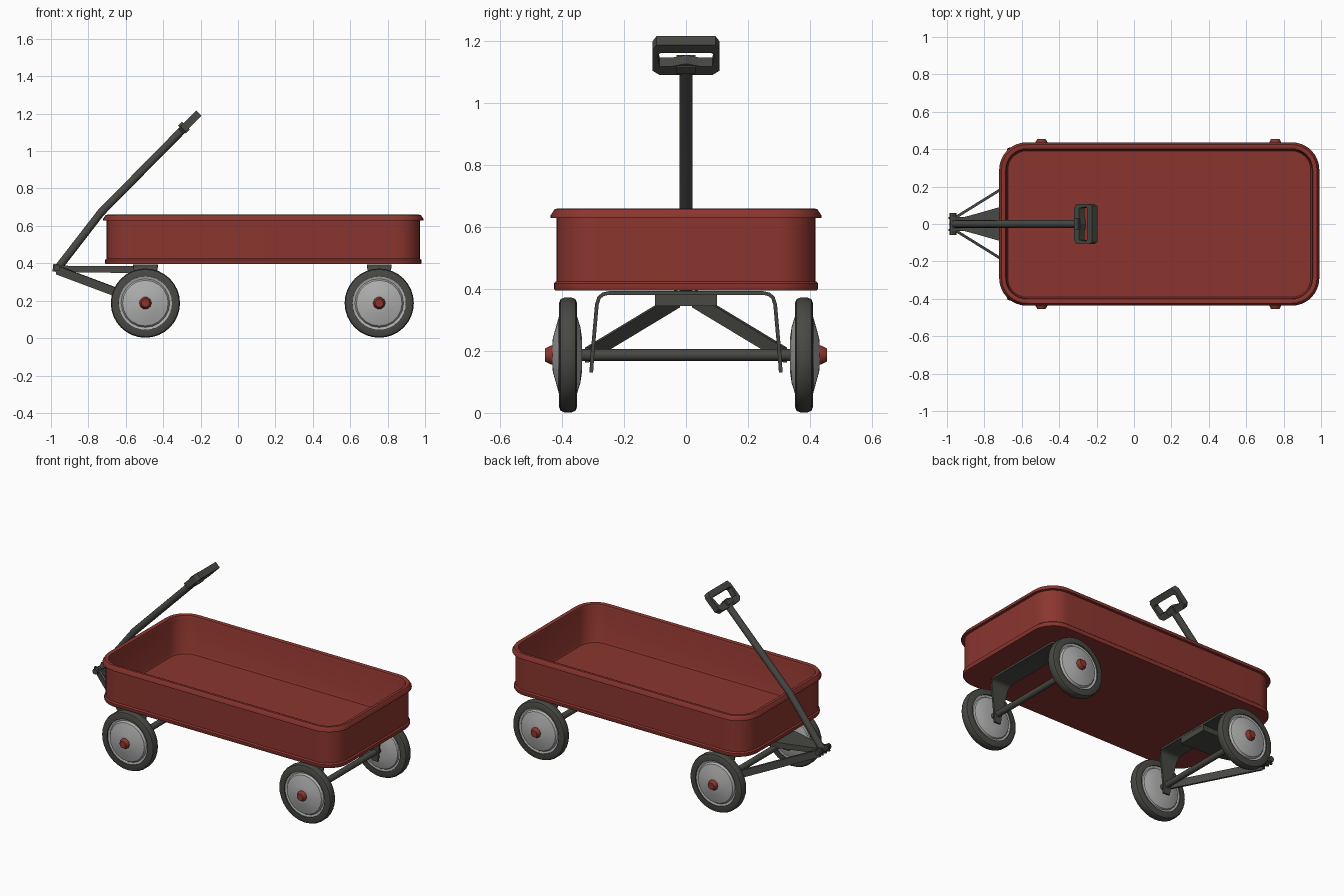
import bpy, bmesh, math
from mathutils import Vector, Matrix

cube = bpy.data.objects.get("Cube")
if cube:
    bpy.data.objects.remove(cube, do_unlink=True)


def material(name, rgb):
    m = bpy.data.materials.new(name)
    m.use_nodes = True
    m.diffuse_color = (*rgb, 1)
    bsdf = next(n for n in m.node_tree.nodes if n.type == 'BSDF_PRINCIPLED')
    bsdf.inputs["Base Color"].default_value = (*rgb, 1)
    return m


RED = material("red paint", (0.26, 0.036, 0.028))
DARK = material("dark grey", (0.065, 0.065, 0.057))
SILVER = material("light grey metal", (0.42, 0.43, 0.42))


def finish(name, bm, mat, angle=35):
    bmesh.ops.recalc_face_normals(bm, faces=bm.faces)
    mesh = bpy.data.meshes.new(name)
    bm.to_mesh(mesh)
    bm.free()
    mesh.materials.append(mat)
    ob = bpy.data.objects.new(name, mesh)
    bpy.context.collection.objects.link(ob)
    bpy.ops.object.select_all(action='DESELECT')
    ob.select_set(True)
    bpy.context.view_layer.objects.active = ob
    bpy.ops.object.shade_smooth_by_angle(angle=math.radians(angle))
    return ob


def loft(name, rings, mat, closed=False, angle=35):
    """Skin a list of point rings; cap the ends unless closed on itself."""
    bm = bmesh.new()
    vs = [[bm.verts.new(p) for p in ring] for ring in rings]
    n = len(rings[0])
    for a, b in zip(vs, vs[1:] + (vs[:1] if closed else [])):
        for i in range(n):
            j = (i + 1) % n
            bm.faces.new((a[i], a[j], b[j], b[i]))
    if not closed:
        bm.faces.new(vs[0])
        bm.faces.new(vs[-1])
    return finish(name, bm, mat, angle)


def lathe(name, profile, x, z, side, sides, mat, closed=False):
    """Revolve (radius, y) points about a sideways axis."""
    turn = [2 * math.pi * i / sides for i in range(sides)]
    rings = [[(x + r * math.cos(a), side * y, z + r * math.sin(a)) for a in turn]
             for r, y in profile]
    return loft(name, rings, mat, closed)


def rounded_rect(hx, hy, r, steps=8):
    pts = []
    for k, (sx, sy) in enumerate(((1, 1), (-1, 1), (-1, -1), (1, -1))):
        for i in range(steps + 1):
            a = math.pi / 2 * (k + i / steps)
            pts.append((sx * (hx - r) + r * math.cos(a), sy * (hy - r) + r * math.sin(a)))
    return pts


def box(name, size, centre, mat, tilt=0):
    bm = bmesh.new()
    m = Matrix.Translation(centre) @ Matrix.Rotation(tilt, 4, 'Y') @ Matrix.Diagonal((*size, 1))
    bmesh.ops.create_cube(bm, size=1, matrix=m)
    return finish(name, bm, mat)


# Tray: one wall section with a rolled rim and a bead at the foot
section = [(-.028, .415), (-.022, .425), (-.022, .64), (-.017, .655), (-.005, .66),
           (.005, .658), (.018, .638), (.018, .63), (0, .63), (0, .425),
           (.008, .418), (.008, .402), (.004, .395)]
loft("tray", [[(.135 + x, y, z) for x, y in rounded_rect(.838 + o, .419 + o, .13 + o)]
              for o, z in section], RED)

# Wheels, axles and axle brackets
AXLE_Z = .187
tyre = [(.142, .352), (.168, .352), (.18, .357), (.185, .368), (.185, .394),
        (.18, .405), (.168, .41), (.142, .41)]
disc = [(.055, .336), (.09, .341), (.125, .352), (.13, .36), (.148, .358), (.148, .404),
        (.13, .399), (.122, .411), (.055, .43), (.03, .432)]
cap = [(.033, .425), (.033, .435), (.022, .455)]
for end, x in (("front", -.495), ("rear", .755)):
    for side, label in ((1, "left"), (-1, "right")):
        tag = end + "_" + label
        lathe(tag + "_tyre", tyre, x, AXLE_Z, side, 32, DARK, closed=True)
        lathe(tag + "_wheel_disc", disc, x, AXLE_Z, side, 20, SILVER)
        lathe(tag + "_hub_cap", cap, x, AXLE_Z, side, 10, RED)
    lathe(end + "_axle", [(.019, -.345), (.019, .345)], x, AXLE_Z, 1, 12, DARK)

    # bent strap: (y, z, half width) along one leg, mirrored for the other
    leg = [(.306, .13, .022), (.302, .19, .028), (.288, .35, .058), (.281, .372, .063),
           (.268, .383, .066), (.25, .387, .066)]
    path = leg + [(-y, z, w) for y, z, w in reversed(leg)]
    rings = []
    for i, (y, z, w) in enumerate(path):
        a, b = path[max(i - 1, 0)], path[min(i + 1, len(path) - 1)]
        d = Vector((b[0] - a[0], b[1] - a[1])).normalized() * .006
        rings.append([(x + sx * w, y + sn * d.y, z - sn * d.x)
                      for sx, sn in ((-1, -1), (1, -1), (1, 1), (-1, 1))])
    loft(end + "_axle_bracket", rings, DARK)

# Tongue plate tapering forward from the front axle
tongue = [(-.43, .1, .345), (-.72, .09, .35), (-.86, .05, .352), (-.97, .022, .355)]
loft("tongue", [[(x, -w, .386), (x, w, .386), (x, w, low), (x, -w, low)]
                for x, w, low in tongue], DARK)

# Diagonal braces, pivot cheeks and pivot pin
for side, label in ((1, "left"), (-1, "right")):
    ends = ((-.97, .025, .365), (-.495, .32, .187))
    loft(label + "_brace", [[(x + dx, side * (y + dy), z + dz)
                             for dx, dy, dz in ((-.004, .006, -.024), (.004, -.006, -.024),
                                                (.004, -.006, .024), (-.004, .006, .024))]
                            for x, y, z in ends], DARK)
    box(label + "_pivot_cheek", (.09, .01, .04), (-.945, side * .033, .371), DARK, .12)
lathe("pivot_pin", [(.018, -.06), (.018, .06)], -.968, .375, 1, 8, DARK)

# Handle shaft: round bar with a bend
rings = []
for x, z, lean in ((-.972, .362, 52), (-.732, .672, 49), (-.285, 1.125, 45)):
    a = math.radians(lean)
    rings.append([(x - .021 * math.sin(a) * math.cos(t), .021 * math.sin(t),
                   z + .021 * math.cos(a) * math.cos(t))
                  for t in (2 * math.pi * i / 12 for i in range(12))])
loft("handle_shaft", rings, DARK)

# Grip: bevelled loop lying along the shaft; u runs across, v along the shaft
outer = [(0, 0), (.085, 0), (.108, .02), (.108, .115), (.095, .138), (0, .138)]
inner = [(0, .052), (.045, .04), (.085, .04), (.092, .05), (.092, .092), (.082, .1), (0, .1)]
inner.pop(3)


def mirrored(half):
    return half + [(-u, v) for u, v in reversed(half[1:-1])]


def grip_ring(half, n):
    c = math.sqrt(.5)
    return [(-.307 + c * (v - n), u, 1.105 + c * (v + n)) for u, v in mirrored(half)]


loft("grip", [grip_ring(outer, -.02), grip_ring(outer, .02),
              grip_ring(inner, .02), grip_ring(inner, -.02)], DARK, closed=True, angle=25)
box("grip_collar", (.03, .06, .058), (-.29, 0, 1.125), DARK, -math.pi / 4)
